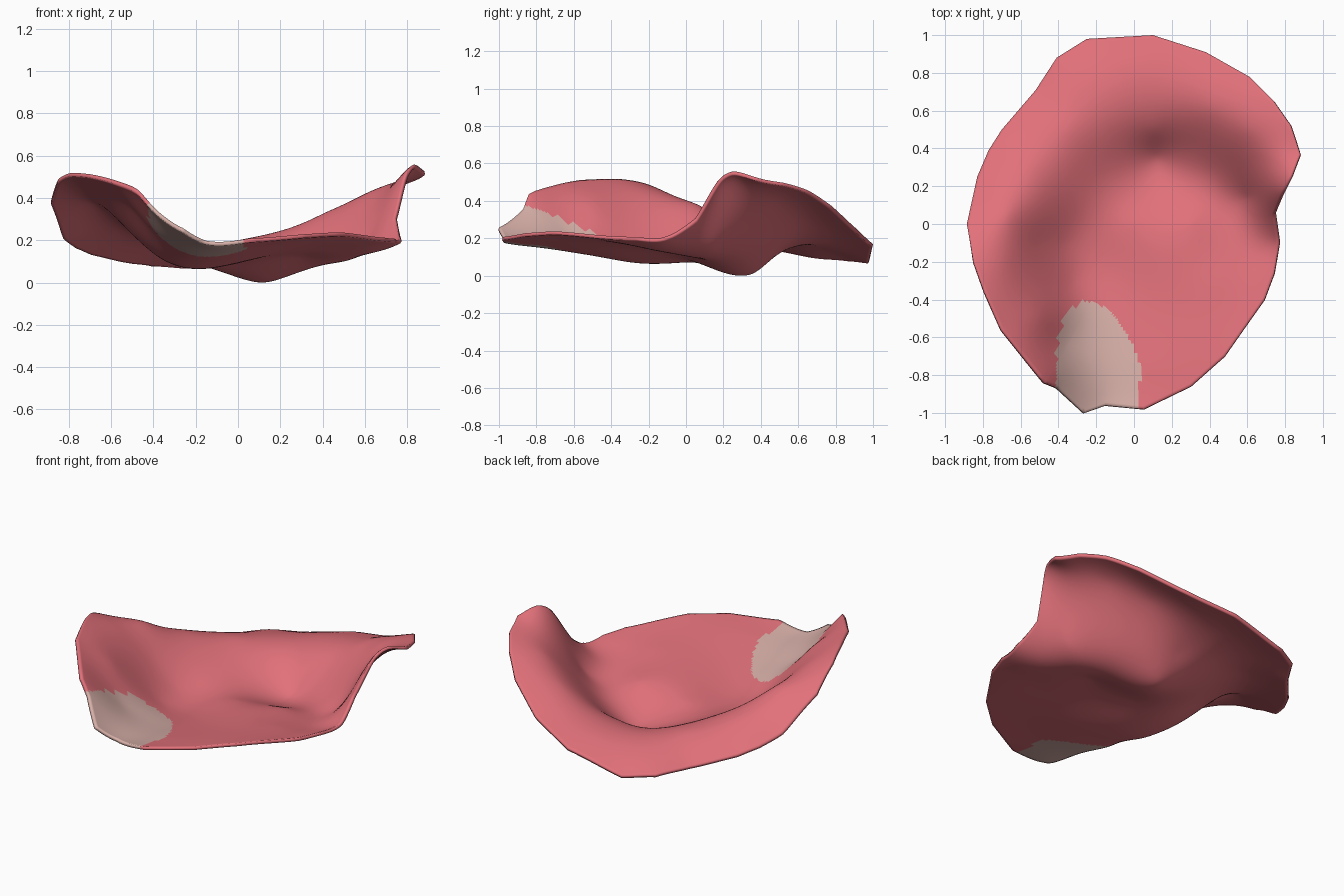
import bpy, bmesh, math

if "Cube" in bpy.data.objects:
    bpy.data.objects.remove(bpy.data.objects["Cube"])

# Rim of the petal, counter-clockwise from the front tip (x, y, z)
RIM = [(-.26, -1, .25), (-.15, -.96, .19), (.05, -.98, .2), (.3, -.86, .22), (.48, -.7, .23),
       (.69, -.4, .205), (.74, -.26, .2), (.765, -.1, .205), (.74, .05, .3), (.79, .17, .5),
       (.83, .25, .55), (.88, .37, .52), (.83, .52, .49), (.74, .65, .45), (.61, .78, .365),
       (.38, .91, .245), (.1, 1, .16), (-.25, .98, .075), (-.41, .88, .085), (-.52, .71, .1),
       (-.7, .5, .14), (-.77, .39, .17), (-.83, .25, .215), (-.885, 0, .375), (-.85, -.2, .48),
       (-.79, -.36, .51), (-.70, -.56, .505), (-.47, -.84, .43), (-.4, -.87, .35)]
# Trench, floor and crest heights inside the rim
INNER = [(.12, .35, .02), (-.16, .25, .095), (.4, .28, .12), (.6, .14, .18), (.67, 0, .195),
         (-.3, 0, .11), (-.36, -.1, .125), (-.32, -.3, .12), (0, 0, .095), (.3, 0, .13),
         (.1, -.4, .135), (-.15, -.5, .12), (.45, -.3, .175), (.1, -.75, .18), (-.15, -.8, .17),
         (-.37, -.62, .24), (-.5, -.1, .245), (-.5, -.5, .365), (-.69, -.2, .43),
         (-.67, .05, .375), (-.55, .3, .255), (-.35, .5, .2), (-.05, .62, .175),
         (.1, .5, .14), (.4, .62, .315), (.6, .5, .405), (-.35, .75, .14), (.02, .82, .19)]
PTS = RIM + INNER


def kernel(dx, dy):
    r2 = dx * dx + dy * dy
    return r2 * math.log(r2) if r2 > 1e-12 else 0.0


def solve(a, b):
    """Gaussian elimination with pivoting."""
    n = len(b)
    m = [row + [v] for row, v in zip(a, b)]
    for i in range(n):
        p = max(range(i, n), key=lambda k: abs(m[k][i]))
        m[i], m[p] = m[p], m[i]
        for k in range(i + 1, n):
            f = m[k][i] / m[i][i]
            if f:
                m[k] = [u - f * v for u, v in zip(m[k], m[i])]
    x = [0.0] * n
    for i in reversed(range(n)):
        x[i] = (m[i][n] - sum(m[i][j] * x[j] for j in range(i + 1, n))) / m[i][i]
    return x


# Smooth height field (thin-plate spline) through all control points
rows = [[kernel(p[0] - q[0], p[1] - q[1]) + (.0005 if p is q else 0) for q in PTS]
        + [1, p[0], p[1]] for p in PTS]
rows += [[1.0] * len(PTS) + [0] * 3, [p[0] for p in PTS] + [0] * 3, [p[1] for p in PTS] + [0] * 3]
W = solve(rows, [p[2] for p in PTS] + [0, 0, 0])


def height(x, y):
    return sum(w * kernel(x - p[0], y - p[1]) for w, p in zip(W, PTS)) + W[-3] + W[-2] * x + W[-1] * y


def material(name, rgb):
    m = bpy.data.materials.new(name)
    m.diffuse_color = (*rgb, 1)
    m.use_nodes = True
    m.node_tree.nodes["Principled BSDF"].inputs["Base Color"].default_value = m.diffuse_color
    return m


# Petal sheet: concentric rings shrinking from the rim to the middle
RINGS, STEPS = 60, 8
outline = []
for a, b in zip(RIM, RIM[1:] + RIM[:1]):
    for k in range(STEPS):
        t = k / STEPS
        outline.append((a[0] + (b[0] - a[0]) * t, a[1] + (b[1] - a[1]) * t))

bm = bmesh.new()
centre = bm.verts.new((0, 0, height(0, 0)))
rings = []
for r in range(1, RINGS + 1):
    s = r / RINGS
    rings.append([bm.verts.new((x * s, y * s, height(x * s, y * s))) for x, y in outline])
n = len(outline)
for i in range(n):
    j = (i + 1) % n
    bm.faces.new((centre, rings[0][i], rings[0][j]))
    for lo, hi in zip(rings, rings[1:]):
        bm.faces.new((lo[i], hi[i], hi[j], lo[j]))


def in_patch(c, reach):
    t = max(0, (c.y + .75) / reach)
    dx = (c.x + .19 + .055 * t) / .222
    return dx * dx + t ** 1.5 < 1


# Pale patch at the base: slot 1 is pale on top only, slot 2 pale on both sides
for f in bm.faces:
    c = f.calc_center_median()
    f.material_index = in_patch(c, .34) + in_patch(c, .2)
    f.smooth = True

# Give the sheet thickness below and rest it on the ground
THICK = .018
low = min(v.co.z for v in bm.verts) - THICK
for v in bm.verts:
    v.co.z -= low
bm.normal_update()
mesh = bpy.data.meshes.new("petal")
bm.to_mesh(mesh)
bm.free()
petal = bpy.data.objects.new("petal", mesh)
bpy.context.collection.objects.link(petal)
pink = material("rose pink", (.76, .165, .195))
pale = material("pale base", (.68, .43, .39))
for m in (pink, pale, pale, pink, pink, pale):  # top slots, then underside slots
    mesh.materials.append(m)
solid = petal.modifiers.new("thickness", 'SOLIDIFY')
solid.thickness = THICK
solid.offset = -1
solid.material_offset = 3
bpy.context.view_layer.objects.active = petal
petal.select_set(True)
bpy.ops.object.shade_smooth_by_angle(angle=math.radians(50))
